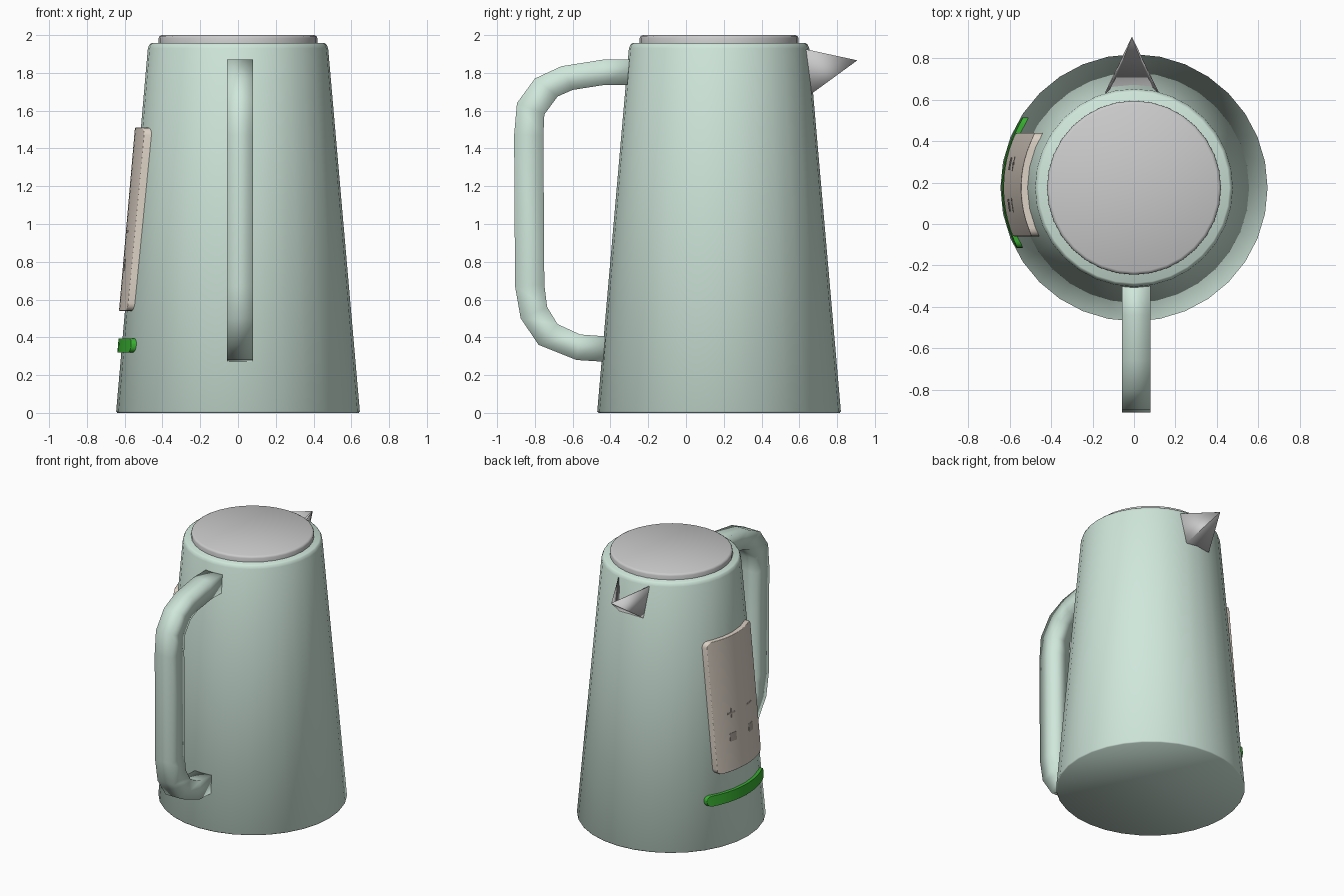
import bpy, bmesh, math
from mathutils import Vector

if "Cube" in bpy.data.objects:
    bpy.data.objects.remove(bpy.data.objects["Cube"])

CY = 0.175                      # y of the jug axis
R0, R1, H = 0.645, 0.475, 1.957


def radius(z):
    return R0 + (R1 - R0) * z / H


def material(name, rgb):
    m = bpy.data.materials.new(name)
    m.diffuse_color = (*rgb, 1)
    m.use_nodes = True
    m.node_tree.nodes["Principled BSDF"].inputs["Base Color"].default_value = m.diffuse_color
    return m


MINT = material("mint", (0.63, 0.80, 0.71))
CREAM = material("cream", (0.72, 0.64, 0.56))
DARK = material("taupe", (0.42, 0.37, 0.32))
GREEN = material("green", (0.04, 0.42, 0.03))


def make(name, bm, mat=None, angle=60):
    bmesh.ops.recalc_face_normals(bm, faces=bm.faces)
    me = bpy.data.meshes.new(name)
    bm.to_mesh(me)
    bm.free()
    ob = bpy.data.objects.new(name, me)
    bpy.context.collection.objects.link(ob)
    if mat:
        me.materials.append(mat)
    bpy.context.view_layer.objects.active = ob
    ob.select_set(True)
    bpy.ops.object.shade_smooth_by_angle(angle=math.radians(angle))
    ob.select_set(False)
    return ob


def lathe(name, profile, mat=None, sides=32):
    bm = bmesh.new()
    rings = [[bm.verts.new((r * math.cos(2 * math.pi * i / sides),
                            CY + r * math.sin(2 * math.pi * i / sides), z))
              for i in range(sides)] for r, z in profile]
    for a, b in zip(rings, rings[1:]):
        for i in range(sides):
            j = (i + 1) % sides
            bm.faces.new((a[i], a[j], b[j], b[i]))
    bm.faces.new(rings[0])
    bm.faces.new(rings[-1])
    return make(name, bm, mat)


def plate(name, yc, zc, w, h, corner, out, mat, inset=0.01, bevel=0.0):
    """Rounded rectangle of half size w, h wrapped on the -x side of the jug."""
    arc = [math.pi / 2 * k / 4 for k in range(5)]
    left = [(-w + corner * (1 - math.sin(math.pi / 2 - a)), h - corner + corner * math.sin(a))
            for a in arc]
    span = w - corner
    mid = [(-span + 2 * span * k / 10, h) for k in range(1, 10)]
    cols = left + mid + [(-y, hh) for y, hh in reversed(left)]
    rows = 6
    bm = bmesh.new()

    def grid(offset):
        g = []
        for y, hh in cols:
            col = []
            for k in range(rows + 1):
                z = zc - hh + 2 * hh * k / rows
                d = yc + y - CY
                col.append(bm.verts.new((-math.sqrt((radius(z) + offset) ** 2 - d * d), yc + y, z)))
            g.append(col)
        return g
    f, b = grid(out), grid(-inset)
    for g in (f, b):
        for p, q in zip(g, g[1:]):
            for k in range(rows):
                bm.faces.new((p[k], q[k], q[k + 1], p[k + 1]))

    def rim(g):
        return [c[0] for c in g] + g[-1][1:-1] + [c[-1] for c in reversed(g)] + g[0][-2:0:-1]
    rf, rb = rim(f), rim(b)
    for i in range(len(rf)):
        j = (i + 1) % len(rf)
        bm.faces.new((rf[i], rf[j], rb[j], rb[i]))
    ob = make(name, bm, mat)
    if bevel:
        mod = ob.modifiers.new("soft_edge", 'BEVEL')
        mod.width, mod.segments = bevel, 3
        mod.limit_method, mod.angle_limit = 'ANGLE', math.radians(40)
    return ob


# Body and lid
lathe("body", [(R0 - 0.006, 0), (R0, 0.008), (radius(1.93), 1.93), (R1 - 0.006, 1.95),
               (R1 - 0.015, H)], MINT)
lathe("lid", [(0.42, 1.94), (0.42, 1.985), (0.416, 1.994), (0.405, 2.0)])

# Handle: square section swept along outer and inner outlines (y, z)
outer = [(-0.25, 1.87), (-0.44, 1.87), (-0.66, 1.835), (-0.80, 1.77), (-0.895, 1.64), (-0.91, 1.47),
         (-0.905, 0.67), (-0.875, 0.50), (-0.78, 0.36), (-0.58, 0.28), (-0.42, 0.27)]
inner = [(-0.25, 1.735), (-0.44, 1.735), (-0.60, 1.71), (-0.68, 1.675), (-0.75, 1.58), (-0.755, 1.47),
         (-0.75, 0.68), (-0.735, 0.56), (-0.68, 0.47), (-0.56, 0.415), (-0.42, 0.405)]
bm = bmesh.new()
rings = [[bm.verts.new(c) for c in ((-0.058, *o), (0.08, *o), (0.08, *i), (-0.058, *i))]
         for o, i in zip(outer, inner)]
for a, b in zip(rings, rings[1:]):
    for k in range(4):
        bm.faces.new((a[k], a[(k + 1) % 4], b[(k + 1) % 4], b[k]))
bm.faces.new(rings[0])
bm.faces.new(rings[-1])
handle = make("handle", bm, MINT, 100)

# Spout: open-topped pyramid
bm = bmesh.new()
tip = bm.verts.new((-0.01, 0.905, 1.865))
rim_pts = [(-0.14, 0.635, 1.925), (-0.11, 0.665, 1.69), (0.09, 0.665, 1.69), (0.12, 0.635, 1.925)]
base = [bm.verts.new(p) for p in rim_pts]
for a, b in zip(base, base[1:]):
    bm.faces.new((a, b, tip))
spout = make("spout", bm, None, 30)
wall = spout.modifiers.new("wall", 'SOLIDIFY')
wall.thickness = 0.006

# Control panel, its marks, and the light strip
plate("control_panel", 0.19, 1.025, 0.25, 0.485, 0.04, 0.032, CREAM, bevel=0.018)
plate("light_strip", 0.20, 0.357, 0.315, 0.038, 0.032, 0.022, GREEN, bevel=0.012)
for side, y in (("left", 0.29), ("right", 0.09)):
    plate(side + "_button", y, 0.785, 0.03, 0.03, 0.003, 0.034, DARK)
    plate(side + "_mark_bar", y, 0.96, 0.035, 0.006, 0.002, 0.034, DARK)
plate("left_mark_upright", 0.29, 0.96, 0.006, 0.035, 0.002, 0.0345, DARK)
